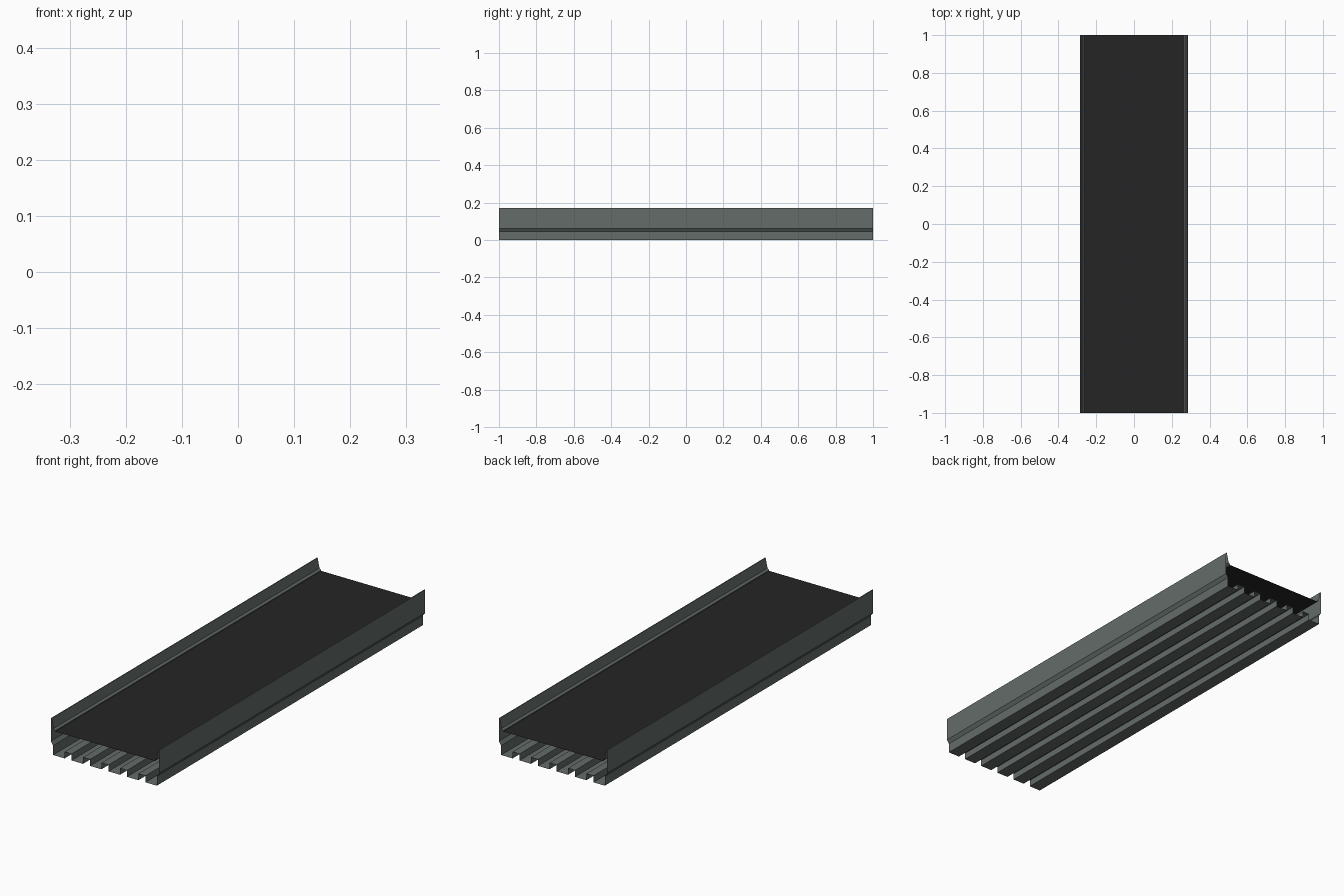
import bpy

if "Cube" in bpy.data.objects:
    bpy.data.objects.remove(bpy.data.objects["Cube"])

L = 1.0  # half length along y


def material(name, rgb):
    m = bpy.data.materials.new(name)
    m.diffuse_color = (*rgb, 1.0)
    m.use_nodes = True
    m.node_tree.nodes["Principled BSDF"].inputs["Base Color"].default_value = m.diffuse_color
    return m


steel = material("grey green steel", (0.125, 0.150, 0.141))
rubber = material("black rubber", (0.018, 0.018, 0.018))


def extrude_sheet(name, profile, mat):
    """Open sheet: an x-z profile swept along the whole length."""
    n = len(profile)
    verts = [(x, y, z) for y in (-L, L) for x, z in profile]
    faces = [(i, i + n, i + n + 1, i + 1) for i in range(n - 1)]
    me = bpy.data.meshes.new(name)
    me.from_pydata(verts, [], faces)
    me.materials.append(mat)
    ob = bpy.data.objects.new(name, me)
    bpy.context.collection.objects.link(ob)
    return ob


# corrugated deck: six flat ribs separated by five raised grooves
HALF, GROOVE, RISE, RIBS = 0.273, 0.037, 0.031, 6
rib = (2 * HALF - (RIBS - 1) * GROOVE) / RIBS
deck = []
x = -HALF
for i in range(RIBS):
    deck += [(x, 0), (x + rib, 0)]
    x += rib
    if i < RIBS - 1:
        deck += [(x, RISE), (x + GROOVE, RISE)]
        x += GROOVE
extrude_sheet("corrugated_deck", deck[::-1], steel)

# side walls: lower skirt, sloped step, tall outer face, inner lip and ledge
wall = [(HALF, 0), (HALF, 0.045), (0.285, 0.062), (0.285, 0.172),
        (0.281, 0.172), (0.271, 0.126), (0.262, 0.119), (0.262, 0.114)]
extrude_sheet("right_side_wall", wall[::-1], steel)
extrude_sheet("left_side_wall", [(-px, pz) for px, pz in wall], steel)

# flat walking surface between the walls
extrude_sheet("belt_surface", [(0.262, 0.115), (-0.262, 0.115)], rubber)
